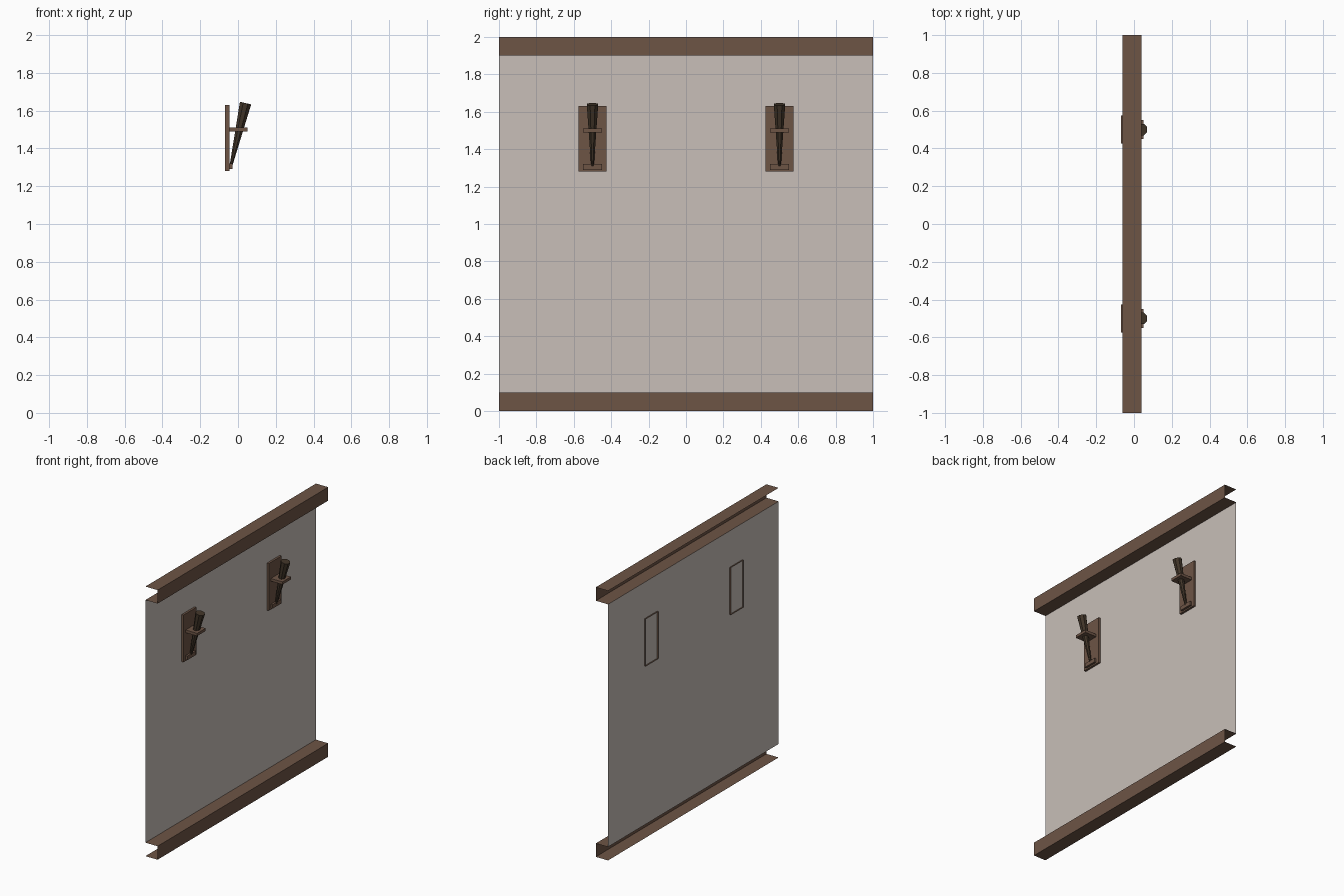
import bpy, bmesh, math
from mathutils import Matrix, Vector

if "Cube" in bpy.data.objects:
    bpy.data.objects.remove(bpy.data.objects["Cube"])


def material(name, rgb):
    m = bpy.data.materials.new(name)
    m.diffuse_color = (*rgb, 1)
    m.use_nodes = True
    m.node_tree.nodes["Principled BSDF"].inputs["Base Color"].default_value = m.diffuse_color
    return m


WOOD = material("brown wood", (0.153, 0.089, 0.060))
TORCH = material("dark charred wood", (0.054, 0.036, 0.022))
PLASTER = material("pale plaster", (0.58, 0.52, 0.48))


def finish(name, bm, mat):
    me = bpy.data.meshes.new(name)
    bm.to_mesh(me)
    bm.free()
    me.materials.append(mat)
    ob = bpy.data.objects.new(name, me)
    bpy.context.collection.objects.link(ob)
    return ob


def open_box(name, lo, hi, mat, open_ends=False):
    """Box from corner to corner, without its back (-x) face and optionally its y ends."""
    lo, hi = Vector(lo), Vector(hi)
    bm = bmesh.new()
    bmesh.ops.create_cube(bm, size=1, matrix=Matrix.Translation((lo + hi) / 2)
                          @ Matrix.Diagonal((*(hi - lo), 1)))
    bm.normal_update()
    drop = [f for f in bm.faces
            if f.normal.x < -0.5 or (open_ends and abs(f.normal.y) > 0.5)]
    bmesh.ops.delete(bm, geom=drop, context='FACES')
    return finish(name, bm, mat)


# Wall sheet, a single plane facing +x
bm = bmesh.new()
bm.faces.new([bm.verts.new((-0.06, y, z))
              for y, z in ((-1, 0.1), (1, 0.1), (1, 1.9), (-1, 1.9))])
finish("wall_panel", bm, PLASTER)

# Bottom and top beams, open at the back and ends
for name, z in (("bottom_beam", 0), ("top_beam", 1.9)):
    open_box(name, (-0.06, -1, z), (0.04, 1, z + 0.1), WOOD, open_ends=True)

# Two wall torches
for side, y in (("left", -0.5), ("right", 0.5)):
    open_box(side + "_back_plate", (-0.07, y - 0.075, 1.28), (-0.045, y + 0.075, 1.63), WOOD)
    open_box(side + "_holder_shelf", (-0.045, y - 0.05, 1.49), (0.05, y + 0.05, 1.51), WOOD)
    open_box(side + "_foot_ledge", (-0.045, y - 0.05, 1.29), (-0.03, y + 0.05, 1.32), WOOD)

    # Tapered torch leaning out from the wall
    a, b = Vector((-0.037, y, 1.31)), Vector((0.04, y, 1.64))
    bm = bmesh.new()
    bmesh.ops.create_cone(bm, cap_ends=True, segments=8, radius1=0.008, radius2=0.033,
                          depth=(b - a).length,
                          matrix=Matrix.Translation((a + b) / 2)
                          @ Matrix.Rotation(math.atan2(b.x - a.x, b.z - a.z), 4, 'Y')
                          @ Matrix.Rotation(math.pi / 8, 4, 'Z'))
    finish(side + "_torch", bm, TORCH)
